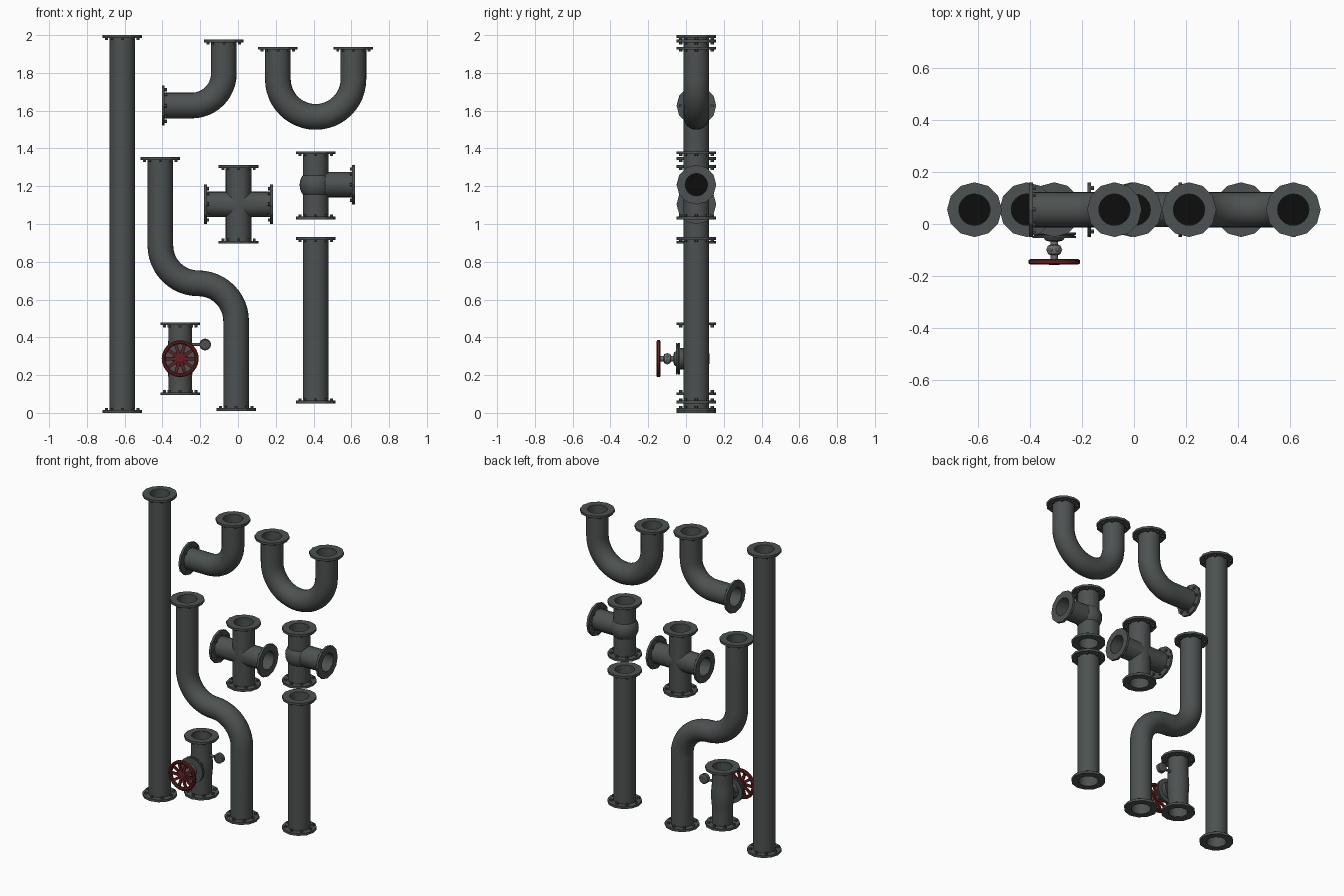
import bpy, bmesh
from math import pi, cos, sin, radians
from mathutils import Vector, Matrix

if "Cube" in bpy.data.objects:
    bpy.data.objects.remove(bpy.data.objects["Cube"])

Y = 0.055            # common pipe axis plane
OUT, BORE, RIM = 0.068, 0.06, 0.105
SIDES = 24


def material(name, rgb):
    m = bpy.data.materials.new(name)
    m.use_nodes = True
    m.diffuse_color = (*rgb, 1)
    m.node_tree.nodes["Principled BSDF"].inputs["Base Color"].default_value = (*rgb, 1)
    return m


IRON = material("dark grey iron", (0.075, 0.083, 0.082))
STEEL = material("grey steel", (0.15, 0.16, 0.16))
BRIGHT = material("bright steel", (0.4, 0.41, 0.41))
BLACK = material("black bore", (0.004, 0.004, 0.004))
RED = material("dark red paint", (0.125, 0.014, 0.014))


def finish(name, bm, mat):
    bmesh.ops.recalc_face_normals(bm, faces=bm.faces)
    mesh = bpy.data.meshes.new(name)
    bm.to_mesh(mesh)
    bm.free()
    mesh.materials.append(mat)
    ob = bpy.data.objects.new(name, mesh)
    bpy.context.collection.objects.link(ob)
    smooth(ob)
    return ob


def smooth(ob):
    bpy.ops.object.select_all(action='DESELECT')
    ob.select_set(True)
    bpy.context.view_layer.objects.active = ob
    bpy.ops.object.shade_smooth_by_angle(angle=radians(25))


def bridge(bm, a, b):
    for i in range(len(a)):
        j = (i + 1) % len(a)
        bm.faces.new((a[i], a[j], b[j], b[i]))


def rings(bm, path, radius):
    """Circles swept along a path of (x, z) points."""
    pts = [Vector((x, Y, z)) for x, z in path]
    out = []
    for i, p in enumerate(pts):
        t = (pts[min(i + 1, len(pts) - 1)] - pts[max(i - 1, 0)]).normalized()
        n = Vector((t.z, 0, -t.x))
        out.append([bm.verts.new(p + radius * (n * cos(a) + Vector((0, 1, 0)) * sin(a)))
                    for a in (2 * pi * k / SIDES for k in range(SIDES))])
    for a, b in zip(out, out[1:]):
        bridge(bm, a, b)
    return out


def pipe(name, path):
    bm = bmesh.new()
    outer, inner = rings(bm, path, OUT), rings(bm, path, BORE)
    for end in (0, -1):
        bridge(bm, outer[end], inner[end])
    return finish(name, bm, IRON)


def rod(name, path, radius):
    bm = bmesh.new()
    r = rings(bm, path, radius)
    bm.faces.new(r[0])
    bm.faces.new(r[-1])
    return finish(name, bm, IRON)


def lathe(name, profile, origin, axis, mat=IRON, closed=False):
    """Spin (radius, height) points round an axis; wide closed rims become twelve-sided."""
    bm = bmesh.new()
    loops = []
    for r, h in profile:
        loops.append([])
        for k in range(SIDES):
            q = r * cos(pi / 12) if closed and r > 0.098 and k % 2 else r
            a = 2 * pi * k / SIDES
            loops[-1].append(bm.verts.new((q * cos(a), q * sin(a), h)))
    for a, b in zip(loops, loops[1:]):
        bridge(bm, a, b)
    if closed:
        bridge(bm, loops[-1], loops[0])
    else:
        bm.faces.new(loops[0])
        bm.faces.new(loops[-1])
    place(bm, origin, axis)
    return finish(name, bm, mat)


def place(bm, origin, axis):
    rot = Vector(axis).to_track_quat('Z', 'Y').to_matrix().to_4x4()
    bm.transform(Matrix.Translation(origin) @ rot)


def flange(name, x, z, dx, dz):
    """Bolted end ring whose face is at (x, z), looking along (dx, dz), with a dark bore behind."""
    origin, axis = (x, Y, z), (dx, 0, dz)
    lathe(name + "_flange", [(BORE, 0), (RIM, 0), (RIM, -0.015), (BORE, -0.015)],
          origin, axis, closed=True)
    bm = bmesh.new()
    for k in range(8):
        a = 2 * pi * k / 8
        bmesh.ops.create_cone(bm, cap_ends=True, segments=6, radius1=0.009, radius2=0.009, depth=0.012,
                              matrix=Matrix.Translation((0.083 * cos(a), 0.083 * sin(a), -0.02)))
    place(bm, origin, axis)
    finish(name + "_bolts", bm, IRON)
    bm = bmesh.new()
    bmesh.ops.create_circle(bm, cap_ends=True, segments=SIDES, radius=BORE + 0.001,
                            matrix=Matrix.Translation((0, 0, -0.11)))
    place(bm, origin, axis)
    finish(name + "_bore", bm, BLACK)


def arc(cx, cz, r, a0, a1, n=12):
    return [(cx + r * cos(radians(a0 + (a1 - a0) * i / n)),
             cz + r * sin(radians(a0 + (a1 - a0) * i / n))) for i in range(n + 1)]


def boolean(target, tool, operation):
    mod = target.modifiers.new("join", 'BOOLEAN')
    mod.operation, mod.object, mod.solver = operation, tool, 'EXACT'
    bpy.ops.object.select_all(action='DESELECT')
    bpy.context.view_layer.objects.active = target
    target.select_set(True)
    bpy.ops.object.modifier_apply(modifier=mod.name)
    bpy.data.objects.remove(tool)


# Straight pipes
for name, x, z0, z1 in (("long_pipe", -0.612, 0, 2), ("short_pipe", 0.411, 0.051, 0.93)):
    pipe(name, [(x, z0 + 0.003), (x, z1 - 0.003)])
    flange(name + "_bottom", x, z0, 0, -1)
    flange(name + "_top", x, z1, 0, 1)

# Elbow
pipe("elbow", [(-0.4, 1.627)] + arc(-0.245, 1.797, 0.17, -90, 0) + [(-0.075, 1.973)])
flange("elbow_side", -0.403, 1.627, -1, 0)
flange("elbow_top", -0.075, 1.976, 0, 1)

# U bend
pipe("u_bend", [(0.211, 1.935)] + arc(0.411, 1.767, 0.2, 180, 360, 24) + [(0.611, 1.935)])
for side, x in (("right", 0.211), ("left", 0.611)):
    flange("u_bend_" + side, x, 1.938, 0, 1)

# S bend
pipe("s_bend", [(-0.411, 1.352)] + arc(-0.211, 0.886, 0.2, 180, 270)
     + arc(-0.21, 0.486, 0.2, 90, 0)[1:] + [(-0.01, 0.014)])
flange("s_bend_top", -0.411, 1.355, 0, 1)
flange("s_bend_bottom", -0.01, 0.011, 0, -1)

# Cross fitting
CX, CZ = 0.003, 1.104

def cross_arms(grow, end):
    return [rod("cross_fitting", [(CX, CZ - 0.208 - end), (CX, CZ + 0.208 + end)], OUT + grow),
            rod("cross_arm", [(CX - 0.182 - end, CZ), (CX + 0.182 + end, CZ)], OUT - 0.001 + grow)]

cross, arm = cross_arms(0, -0.003)
boolean(cross, arm, 'UNION')
for bore in cross_arms(-0.008, 0.02):
    boolean(cross, bore, 'DIFFERENCE')
smooth(cross)
for s, side in ((-1, "low"), (1, "high")):
    flange("cross_upright_" + side, CX, CZ + s * 0.208, 0, s)
    flange("cross_arm_" + side, CX + s * 0.182, CZ, s, 0)

# Tee fitting with a swollen middle
TX, TZ = 0.411, 1.208

def tee_arms(grow, end):
    return [rod("tee_fitting", [(TX, 1.025 - end), (TX, 1.385 + end)], OUT + grow),
            rod("tee_branch", [(TX, TZ), (0.619 + end, TZ)], OUT - 0.001 + grow)]

tee, branch = tee_arms(0, -0.003)
bm = bmesh.new()
bmesh.ops.create_uvsphere(bm, u_segments=SIDES, v_segments=12, radius=0.085,
                          matrix=Matrix.Translation((TX, Y, TZ - 0.001)))
boolean(tee, finish("tee_swelling", bm, IRON), 'UNION')
boolean(tee, branch, 'UNION')
for bore in tee_arms(-0.008, 0.02):
    boolean(tee, bore, 'DIFFERENCE')
smooth(tee)
flange("tee_bottom", TX, 1.025, 0, -1)
flange("tee_top", TX, 1.385, 0, 1)
flange("tee_branch", 0.619, TZ, 1, 0)

# Valve body
VX, VZ = -0.306, 0.287
skin = [(0.063, -0.188), (0.063, -0.1), (0.065, -0.06), (0.068, -0.03), (0.069, 0),
        (0.068, 0.03), (0.065, 0.06), (0.063, 0.1), (0.063, 0.188)]
lathe("valve_body", skin + [(0.058, 0.188), (0.058, -0.188)], (VX, Y, VZ), (0, 0, 1), closed=True)
flange("valve_bottom", VX, VZ - 0.193, 0, -1)
flange("valve_top", VX, VZ + 0.192, 0, 1)

# Valve bonnet, stem and knuckle, measured forward from the pipe axis
front = (0, -1, 0)
lathe("valve_bonnet", [(0.056, 0.055), (0.056, 0.088), (0.083, 0.088), (0.083, 0.096), (0.078, 0.097),
                       (0.078, 0.1), (0.083, 0.101), (0.083, 0.108), (0.04, 0.108), (0.034, 0.118),
                       (0.018, 0.122)], (VX, Y, VZ), front)
lathe("valve_stem", [(0.015, 0.118), (0.015, 0.134), (0.024, 0.138), (0.028, 0.148), (0.028, 0.16),
                     (0.024, 0.17), (0.015, 0.174), (0.013, 0.205)], (VX, Y, VZ), front, STEEL)
bm = bmesh.new()
for k in range(8):
    a = 2 * pi * (k + 0.5) / 8
    bmesh.ops.create_uvsphere(bm, u_segments=8, v_segments=6, radius=0.006,
                              matrix=Matrix.Translation((0.027 * cos(a), 0.027 * sin(a), 0.154)))
place(bm, (VX, Y, VZ), front)
finish("valve_stem_studs", bm, BRIGHT)

# Handwheel
WY = Y - 0.2
lathe("handwheel_rim", [(0.077, -0.006), (0.083, -0.011), (0.092, -0.011), (0.098, -0.006), (0.098, 0.006),
                        (0.092, 0.011), (0.083, 0.011), (0.077, 0.006)], (VX, WY, VZ), front, RED, closed=True)
lathe("handwheel_hub", [(0.026, -0.01), (0.026, 0.008), (0.018, 0.012)], (VX, WY, VZ), front, RED)
bm = bmesh.new()
for k in range(10):
    turn = Matrix.Rotation(2 * pi * k / 10, 4, 'Z')
    bmesh.ops.create_cube(bm, size=1, matrix=turn @ Matrix.Translation((0.052, 0, 0))
                          @ Matrix.Diagonal((0.066, 0.017, 0.01, 1)))
place(bm, (VX, WY, VZ), front)
finish("handwheel_spokes", bm, RED)

# Pressure gauge on a side stalk
rod("gauge_stalk", [(VX + 0.05, 0.362), (-0.19, 0.362)], 0.008)
lathe("gauge", [(0.022, -0.018), (0.031, -0.012), (0.031, 0.014), (0.026, 0.016), (0.025, 0.012)],
      (-0.174, Y, 0.362), front)
